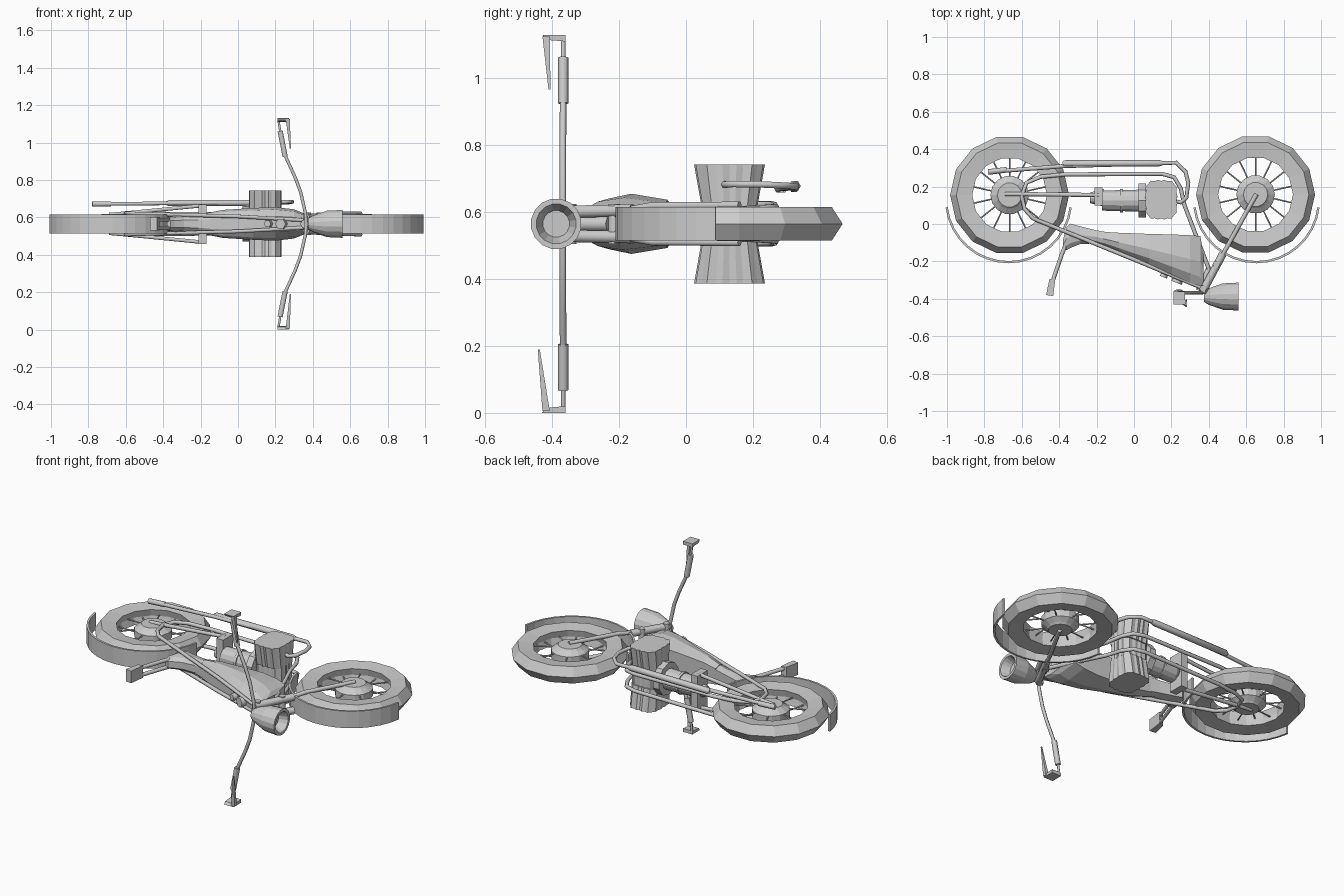
import bpy, bmesh
from math import sin, cos, pi, radians
from mathutils import Vector

if "Cube" in bpy.data.objects:
    bpy.data.objects.remove(bpy.data.objects["Cube"])

C = 0.565  # height of the bike's mid plane: it lies on its side, its top toward -y


def add(name, me):
    ob = bpy.data.objects.new(name, me)
    bpy.context.collection.objects.link(ob)
    return ob


def loft(name, rings, caps=True, closed=False):
    """Skin a list of equal-length rings; z is measured from the mid plane."""
    bm = bmesh.new()
    vs = [[bm.verts.new((p[0], p[1], p[2] + C)) for p in r] for r in rings]
    n = len(vs[0])
    pairs = list(zip(vs, vs[1:])) + ([(vs[-1], vs[0])] if closed else [])
    for a, b in pairs:
        for i in range(n):
            j = (i + 1) % n
            bm.faces.new((a[i], a[j], b[j], b[i]))
    if caps and not closed:
        bm.faces.new(vs[0])
        bm.faces.new(vs[-1])
    bmesh.ops.recalc_face_normals(bm, faces=bm.faces)
    me = bpy.data.meshes.new(name)
    bm.to_mesh(me)
    bm.free()
    return add(name, me)


def tube(name, pts, r, radii=None):
    """Round tube along a path, turned into a mesh."""
    cu = bpy.data.curves.new(name, 'CURVE')
    cu.dimensions = '3D'
    cu.bevel_depth, cu.bevel_resolution, cu.use_fill_caps = r, 1, True
    sp = cu.splines.new('POLY')
    sp.points.add(len(pts) - 1)
    for i, p in enumerate(pts):
        sp.points[i].co = (p[0], p[1], p[2] + C, 1)
        sp.points[i].radius = radii[i] if radii else 1
    tmp = add(name + "_path", cu)
    me = bpy.data.meshes.new_from_object(tmp)
    bpy.data.objects.remove(tmp)
    return add(name, me)


def pair(name, pts, r, radii=None):
    """The same tube on both sides of the mid plane."""
    for s, side in ((1, "upper"), (-1, "lower")):
        tube(f"{name}_{side}", [(x, y, z * s) for x, y, z in pts], r, radii)


def lathe_x(name, profile, y, n=12, z=0):
    """Solid of revolution along x from (x, radius) points."""
    return loft(name, [[(x, y + r * cos(2 * pi * (i + .5) / n), z + r * sin(2 * pi * (i + .5) / n))
                        for i in range(n)] for x, r in profile])


def lathe_z(name, profile, cx, cy, n=14, closed=False):
    """Solid of revolution across the bike from (radius, z) points."""
    return loft(name, [[(cx + r * cos(2 * pi * i / n), cy + r * sin(2 * pi * i / n), z)
                        for i in range(n)] for r, z in profile], closed=closed)


def box(name, a, b):
    x0, y0, z0 = a
    x1, y1, z1 = b
    return loft(name, [[(x0, y0, z), (x1, y0, z), (x1, y1, z), (x0, y1, z)] for z in (z0, z1)])


# wheels with spokes, hubs and fenders
for end, cx, cy in (("rear", -0.665, 0.155), ("front", 0.65, 0.158)):
    lathe_z(end + "_tyre", [(.2, -.04), (.285, -.05), (.318, 0), (.285, .05),
                            (.2, .04), (.21, 0)], cx, cy, closed=True)
    lathe_z(end + "_hub", [(.065, -.052), (.075, -.042), (.103, -.022), (.103, .022),
                           (.075, .042), (.065, .052)], cx, cy)
    for i in range(14):
        a, s = 2 * pi * (i + .5) / 14, (-1) ** i
        tube(f"{end}_spoke_{i}", [(cx + .095 * cos(a), cy + .095 * sin(a), .018 * s),
                                  (cx + .21 * cos(a), cy + .21 * sin(a), .005 * s)], .004)
    rings = []
    for i in range(17):
        a = radians(187 + 166 * i / 16)
        fx, fy = cx + (0.005 if end == "front" else -0.005), 0.13
        rings.append([(fx + r * cos(a), fy + r * sin(a), z)
                      for r, z in ((.328, -.05), (.34, -.05), (.34, .05), (.328, .05))])
    loft(end + "_fender", rings)

# boxer cylinders: flared, ribbed heads either side of the crankcase
def ribbed(z, grow):
    ring = []
    for i in range(32):
        a = 2 * pi * i / 32
        k = 1 if i % 2 else .94
        u, v = cos(a), sin(a)
        m = (abs(u) ** 4 + abs(v) ** 4) ** .25
        ring.append((.145 + .087 * k * u / m, .13 + grow * k * v / m, z))
    return ring

for s, side in ((1, "upper"), (-1, "lower")):
    loft(side + "_cylinder", [ribbed(s * .05, .083), ribbed(s * .178, .106)])
loft("crankcase", [ribbed(-.055, .075), ribbed(.055, .075)])

# gearbox, flange and swingarm pivot
lathe_x("gearbox", [(-.17, .055), (-.06, .058), (.03, .06)], .125, 14)
lathe_x("gearbox_ring", [(-.075, .064), (-.06, .064)], .125, 14)
lathe_x("gearbox_flange", [(.025, .095), (.065, .095)], .125, 10)
lathe_x("gearbox_tail", [(-.235, .03), (-.16, .05)], .14, 10)
box("swingarm_pivot", (-.212, .10, -.108), (-.168, .195, .105))
pair("swingarm", [(-.69, .16, .05), (-.62, .16, .056), (-.19, .155, .098)], .011)

# frame loops: from around the rear hub up to the steering head and back below
pair("frame_loop", [(.385, -.35, .018), (0, -.19, .04), (-.54, .03, .055), (-.585, .08, .057),
                    (-.6, .15, .058), (-.575, .22, .058), (-.5, .252, .058), (-.37, .265, .055),
                    (.15, .268, .05), (.215, .25, .048), (.25, .19, .045), (.27, .10, .04),
                    (.40, -.24, .018)], .011)

# exhaust on the upper side
tube("exhaust_pipe", [(.19, .13, .12), (.25, .115, .117), (.28, .14, .119), (.29, .22, .118),
                      (.275, .28, .115), (.225, .328, .112), (.15, .325, .113),
                      (-.37, .31, .11), (-.69, .285, .107)], .011)
tube("exhaust_muffler", [(.15, .325, .113), (.13, .325, .113), (-.37, .323, .111), (-.38, .32, .11)],
     .018, [.7, 1, 1, .7])
tube("exhaust_tip", [(-.68, .29, .107), (-.78, .278, .106)], .015)

# tank and seat: sections along x as (x, top edge, bottom edge, half width)
def body(name, rows):
    rings = []
    for x, t, b, w in rows:
        h = b - t
        half = [(t, .45), (t + .2 * h, .85), (t + .5 * h, 1), (b, .8)]
        rings.append([(x, y, w * k) for y, k in half] + [(x, y, -w * k) for y, k in half[::-1]])
    return loft(name, rings)

body("tank", [(-.165, -.115, -.042, .058), (-.08, -.15, -.047, .075), (.08, -.215, -.053, .085),
              (.2, -.27, -.056, .09), (.3, -.315, -.06, .078), (.355, -.338, -.065, .055),
              (.372, -.335, -.17, .04)])
body("seat", [(-.38, -.138, -.085, .034), (-.36, -.14, -.015, .04), (-.34, -.128, .002, .042),
              (-.29, -.108, -.012, .044), (-.21, -.104, -.032, .048), (-.15, -.122, -.043, .055)])
for nm, x, y, r in (("fuel_cap", .24, -.282, .03), ("small_cap", .17, -.252, .02)):
    d = Vector((-.38, -.92, 0)) * .035
    tube(nm, [(x, y, 0), (x + d.x, y + d.y, 0)], r)

# rear lamp on two struts
pair("lamp_strut", [(-.365, -.11, .022), (-.385, -.16, .022), (-.435, -.305, .022)], .011)
loft("rear_lamp", [[(-.452, -.295, z), (-.42, -.288, z), (-.432, -.385, z), (-.47, -.38, z)]
                   for z in (-.036, .036)])

# fork with brace and steering head
pair("fork_slider", [(.365, -.365, .036), (.475, -.16, .04)], .021)
pair("fork_leg", [(.465, -.18, .04), (.51, -.1, .054), (.655, .16, .056)], .012)
tube("steering_head", [(.355, -.36, 0), (.415, -.23, 0)], .025)
for nm, x, y in (("upper_clamp", .37, -.345), ("lower_clamp", .44, -.215)):
    tube(nm, [(x, y, -.06), (x, y, .06)], .02)

# headlight: hollow bowl with an inset lens
lathe_x("headlight", [(.375, .03), (.4, .045), (.475, .072), (.56, .076), (.56, .06),
                      (.51, .04)], -.388, 16)

# handlebar, grips and bar-end levers
half = [(.365, -.368, 0), (.36, -.368, .06), (.335, -.368, .17), (.305, -.368, .25), (.25, -.367, .37)]
tube("handlebar", [(x, y, -z) for x, y, z in half[:0:-1]] + half, .01)
pair("grip", [(.252, -.367, .36), (.225, -.367, .497)], .016)
pair("bar_end", [(.228, -.367, .48), (.216, -.367, .556)], .007)
for s, side, tip_y, tip in ((1, "upper", -.408, .402), (-1, "lower", -.44, .375)):
    loft(side + "_lever_bracket", [[(x, y, s * z) for y, z in
                                    ((-.36, .565), (-.36, .545), (-.42, .55), (-.43, .565))]
                                   for x in (.21, .272)])
    loft(side + "_lever", [[(x - w, y - w, s * z), (x + w, y - w, s * z), (x + w, y + w, s * z),
                            (x - w, y + w, s * z)]
                           for x, y, z, w in ((.266, -.418, .56, .011), (.28, tip_y, tip, .003))])
